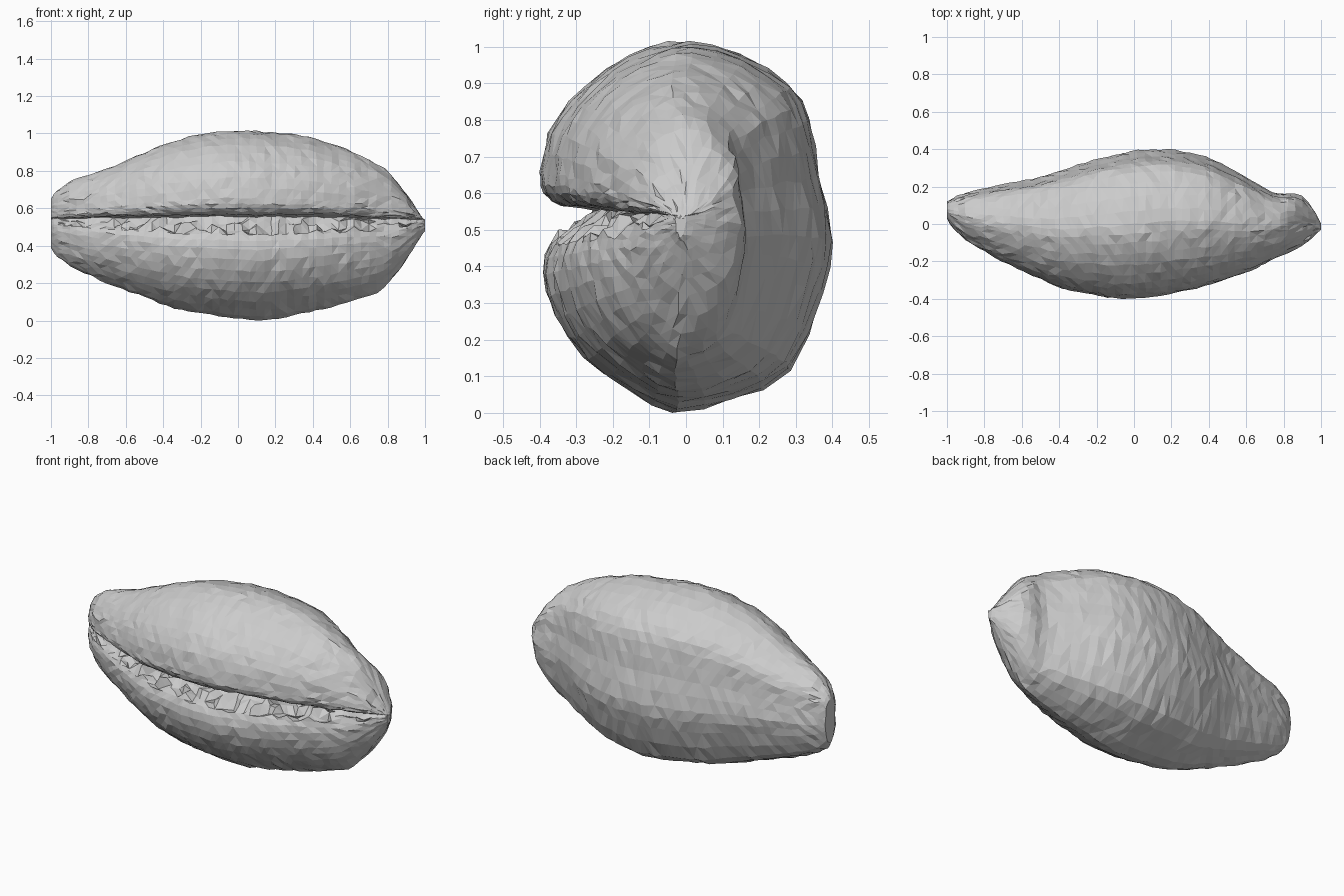
import bpy, bmesh, random

if "Cube" in bpy.data.objects:
    bpy.data.objects.remove(bpy.data.objects["Cube"])

random.seed(4)

# Outline curves along the length: (x, value)
TOP = [(-1, .66), (-.97, .71), (-.9, .755), (-.7, .82), (-.4, .95), (-.2, 1.01), (0, 1.03),
       (.35, 1.0), (.6, .92), (.78, .83), (.86, .75), (.93, .64), (1, .54)]
BOTTOM = [(-1, .40), (-.96, .33), (-.8, .25), (-.6, .17), (-.3, .06), (0, .02), (.15, .01),
          (.5, .08), (.78, .17), (.85, .26), (.92, .35), (.96, .44), (1, .49)]
BACK = [(-1, .12), (-.95, .15), (-.8, .19), (-.5, .25), (-.2, .35), (0, .395), (.2, .40),
        (.4, .36), (.6, .25), (.7, .19), (.77, .145), (.82, .175), (.9, .16), (.96, .09), (1, .0)]
FRONT = [(-1, .03), (-.97, -.03), (-.9, -.09), (-.7, -.20), (-.4, -.34), (-.1, -.40), (.1, -.39),
         (.4, -.33), (.6, -.26), (.8, -.16), (.9, -.12), (1, -.03)]

# Cross-section, starting inside the slit and running over the top: (depth, height)
SECTION = [(-.62, .03), (-.86, .06), (-.98, .13), (-1, .24), (-.94, .47), (-.8, .65), (-.55, .84),
           (-.25, .96), (0, 1), (.38, .92), (.7, .75), (.84, .56), (.91, .22), (1, -.13),
           (.93, -.4), (.7, -.79), (.3, -.94), (-.1, -1), (-.4, -.9), (-.7, -.73), (-.9, -.52),
           (-.98, -.3), (-.92, -.15), (-.76, -.08)]


def lookup(curve, x):
    for (x0, a), (x1, b) in zip(curve, curve[1:]):
        if x <= x1:
            return a + (b - a) * (x - x0) / (x1 - x0)
    return curve[-1][1]


def smooth_curve(curve, x):
    w = min(.05, 1 - abs(x))
    return (lookup(curve, x - w) + 2 * lookup(curve, x) + lookup(curve, x + w)) / 4


def refine(pts):
    # Catmull-Rom midpoints on the closed section
    out, n = [], len(pts)
    for i in range(n):
        a, b, c, d = (pts[(i + k) % n] for k in (-1, 0, 1, 2))
        out.append(b)
        out.append(tuple((9 * (b[k] + c[k]) - a[k] - d[k]) / 16 for k in (0, 1)))
    return out


profile = refine(SECTION)
n = len(profile)
stations = [-1, -.985, -.965, -.94] + [-.9 + i * .04 for i in range(46)] + [.93, .955, .975, .99, 1]

# Shell body lofted from the sections
bm = bmesh.new()
rings = []
for s, x in enumerate(stations):
    top, bot = smooth_curve(TOP, x), smooth_curve(BOTTOM, x)
    fr, ba = smooth_curve(FRONT, x), smooth_curve(BACK, x)
    mid = min(.55, (top + bot) / 2 + .04)
    cy, hy = (fr + ba) / 2, (ba - fr) / 2
    amp = .005 if abs(x) < .95 else .002
    ring = []
    for i, (u, v) in enumerate(profile):
        y = cy + u * hy
        z = mid + v * ((top - mid) if v > 0 else (mid - bot))
        # Jagged teeth along the lower lip of the slit
        if i >= n - 3 and abs(x) < .93:
            z += random.uniform(-.03, .025)
            y += random.uniform(-.02, .02)
        ring.append(bm.verts.new((x + random.uniform(-amp, amp) * (abs(x) < 1),
                                  y + random.uniform(-amp, amp),
                                  z + random.uniform(-amp, amp))))
    rings.append(ring)
for r0, r1 in zip(rings, rings[1:]):
    for i in range(n):
        j = (i + 1) % n
        bm.faces.new((r0[i], r0[j], r1[j], r1[i]))

# End caps
bm.faces.new(rings[0])
bm.faces.new(rings[-1])
bmesh.ops.triangulate(bm, faces=bm.faces[:])
bmesh.ops.recalc_face_normals(bm, faces=bm.faces[:])

# Rest the shell on the ground
low = min(v.co.z for v in bm.verts)
bmesh.ops.translate(bm, verts=bm.verts[:], vec=(0, 0, -low))

mesh = bpy.data.meshes.new("sea_shell")
bm.to_mesh(mesh)
bm.free()
shell = bpy.data.objects.new("sea_shell", mesh)
bpy.context.collection.objects.link(shell)
